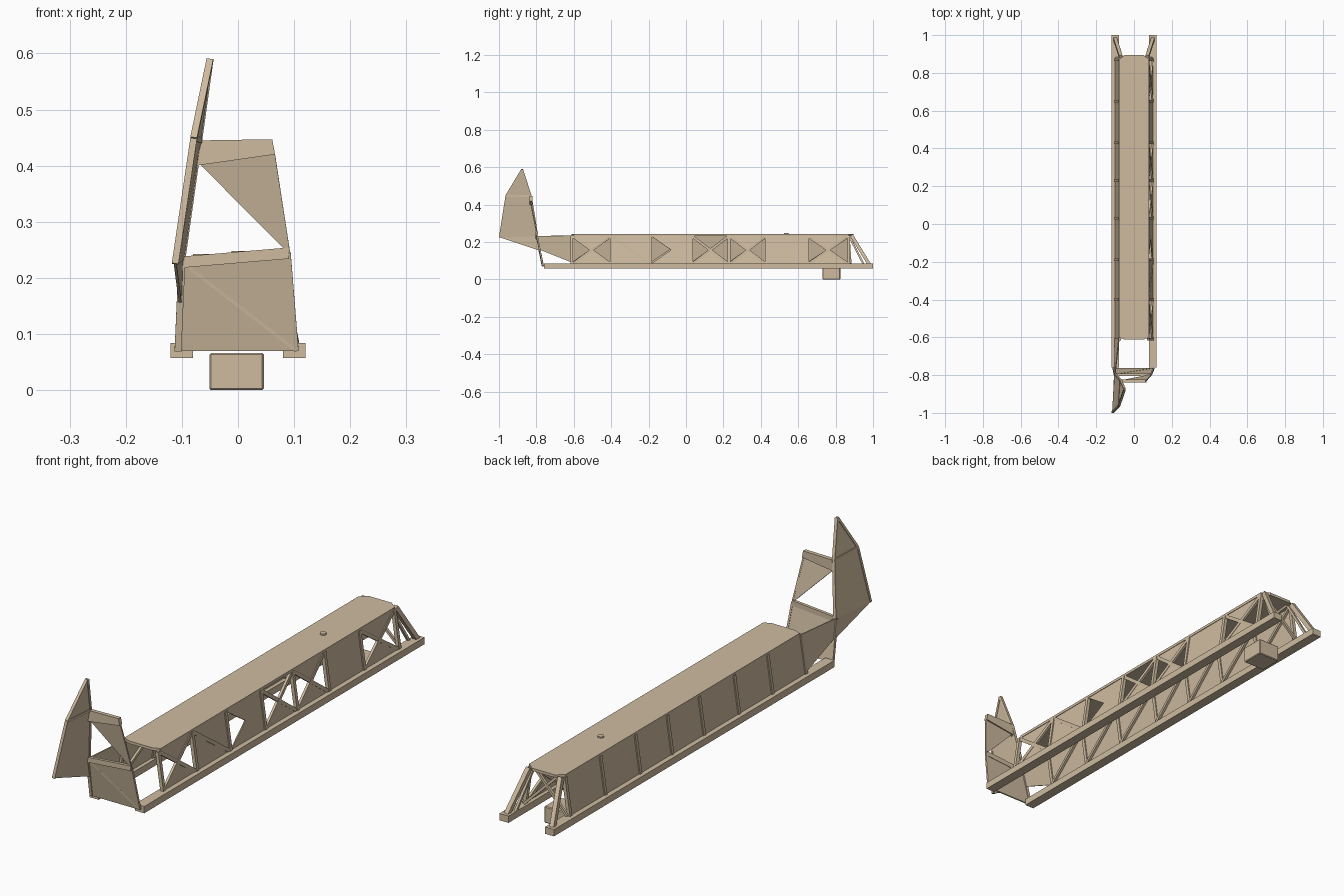
import bpy, bmesh
from mathutils import Vector

if "Cube" in bpy.data.objects:
    bpy.data.objects.remove(bpy.data.objects["Cube"])

TAN = bpy.data.materials.new("tan_paint")
TAN.diffuse_color = (0.62, 0.50, 0.35, 1)
TAN.use_nodes = True
TAN.node_tree.nodes["Principled BSDF"].inputs["Base Color"].default_value = TAN.diffuse_color


def finish(name, bm):
    bmesh.ops.recalc_face_normals(bm, faces=bm.faces)
    me = bpy.data.meshes.new(name)
    bm.to_mesh(me)
    bm.free()
    me.materials.append(TAN)
    ob = bpy.data.objects.new(name, me)
    bpy.context.collection.objects.link(ob)
    return ob


def bar(name, a, b, w=0.012, d=0.012, side=(1, 0, 0)):
    """Square bar from a to b; w is its width along 'side'."""
    a, b = Vector(a), Vector(b)
    n = (b - a).normalized()
    u = Vector(side)
    u = (u - n * u.dot(n)).normalized()
    v = n.cross(u)
    bm = bmesh.new()
    rings = [[bm.verts.new(p + u * sx * w / 2 + v * sy * d / 2)
              for sx, sy in ((-1, -1), (1, -1), (1, 1), (-1, 1))] for p in (a, b)]
    bm.faces.new(rings[0])
    bm.faces.new(rings[1])
    for i in range(4):
        j = (i + 1) % 4
        bm.faces.new((rings[0][i], rings[0][j], rings[1][j], rings[1][i]))
    return finish(name, bm)


def plate(name, pts, t=0.005):
    """Thin sheet through the given points."""
    pts = [Vector(p) for p in pts]
    bm = bmesh.new()
    n = (pts[1] - pts[0]).cross(pts[2] - pts[0]).normalized() * t / 2
    lo = [bm.verts.new(p - n) for p in pts]
    hi = [bm.verts.new(p + n) for p in pts]
    bm.faces.new(lo)
    bm.faces.new(hi)
    for i in range(len(pts)):
        j = (i + 1) % len(pts)
        bm.faces.new((lo[i], lo[j], hi[j], hi[i]))
    return finish(name, bm)


def box(name, x0, x1, y0, y1, z0, z1):
    zc = (z0 + z1) / 2
    xc = (x0 + x1) / 2
    return bar(name, (xc, y0, zc), (xc, y1, zc), x1 - x0, z1 - z0)


# bottom rails
for s, side in ((-1, "left"), (1, "right")):
    box(side + "_rail", s * 0.1 - 0.02, s * 0.1 + 0.02, -0.76, 1.0, 0.057, 0.084)

# top deck with clipped corners, and its bolt
plate("deck", [(-0.08, -0.6, 0.237), (-0.05, -0.612, 0.237), (0.05, -0.612, 0.237),
               (0.08, -0.6, 0.237), (0.08, 0.87, 0.237), (0.05, 0.895, 0.237),
               (-0.05, 0.895, 0.237), (-0.08, 0.87, 0.237)], 0.011)
bm = bmesh.new()
bmesh.ops.create_cone(bm, cap_ends=True, segments=12, radius1=0.012, radius2=0.012, depth=0.008)
bmesh.ops.translate(bm, verts=bm.verts, vec=(0, 0.535, 0.244))
finish("deck_bolt", bm)

# support block under the rear
block = box("support_block", -0.051, 0.046, 0.73, 0.825, 0, 0.066)
bev = block.modifiers.new("bevel", 'BEVEL')
bev.width, bev.segments = 0.003, 1

# side trusses: sloping walls between rail and deck
POSTS = [-0.61, -0.4, -0.19, 0.03, 0.23, 0.43, 0.65, 0.87]


def low(s, y):
    return (s * 0.098, y, 0.08)


def top(s, y):
    return (s * 0.075, y, 0.233)


for s, side in ((-1, "left"), (1, "right")):
    for y in POSTS:
        bar(side + "_post", low(s, y), top(s, y), 0.014, 0.014)
    bar(side + "_end_brace", (s * 0.1, 0.98, 0.08), (s * 0.07, 0.885, 0.235), 0.018, 0.018)
    bar(side + "_end_brace_inner", (s * 0.085, 0.95, 0.08), (s * 0.06, 0.87, 0.235), 0.01, 0.01)

for i, (y0, y1) in enumerate(zip(POSTS, POSTS[1:])):
    # left wall is fully sheeted
    plate("left_sheet", [low(-1, y0), low(-1, y1), top(-1, y1), top(-1, y0)])
    bar("left_diagonal", (-0.09, y0, 0.085), (-0.068, y1, 0.23), 0.01, 0.012)
    # right wall mixes crossed braces, partial sheets and one torn bay
    ym = (y0 + y1) / 2
    mid = (0.0865, ym, 0.157)
    if i in (0, 3, 4, 6):
        bar("right_brace_up", low(1, y0), top(1, y1), 0.01, 0.014)
        bar("right_brace_down", top(1, y0), low(1, y1), 0.01, 0.014)
        plate("right_corner_sheet", [low(1, y0), low(1, y1), mid])
        if i != 3:
            plate("right_upper_sheet", [top(1, y0), mid, top(1, y1)])
    elif i == 2:
        plate("right_torn_sheet", [low(1, y0), low(1, y1), top(1, y1), mid])
        plate("right_torn_sheet_top", [mid, top(1, y1), top(1, y0)])
    else:
        plate("right_sheet", [low(1, y0), low(1, y1), top(1, y1), top(1, y0)])
        if i == 1:
            bar("right_brace_down", top(1, y0), low(1, y1), 0.012, 0.014)

# crossed braces at the rear opening
for s in (-1, 1):
    bar("rear_cross_brace", (s * 0.095, 0.88, 0.085), (-s * 0.05, 0.87, 0.23), 0.01, 0.01, (0, 1, 0))

# upright front panel with frame bars
FL, FR = (-0.107, -0.765, 0.07), (0.104, -0.765, 0.07)
TL, TR = (-0.1, -0.798, 0.228), (0.09, -0.798, 0.244)
plate("front_panel_lower", [FL, FR, TL])
plate("front_panel_upper", [FR, TR, TL])
bar("front_top_bar", TL, TR, 0.02, 0.012, (0, 0, 1))
bar("front_left_edge", FL, TL)
bar("front_right_edge", FR, TR, 0.008, 0.008)
bar("front_diagonal", FR, TL, 0.006, 0.006, (0, 1, 0))

# left wall carried forward to the tower
plate("left_front_wall", [(-0.079, -0.61, 0.234), (-0.1, -0.61, 0.09), (-0.103, -0.785, 0.16), (-0.1, -0.8, 0.232)])
A, B = (-0.112, -0.995, 0.225), (-0.1, -0.795, 0.232)
C, D = (-0.07, -0.83, 0.445), (-0.079, -0.96, 0.448)
TIP, HEEL = (-0.05, -0.876, 0.588), (-0.103, -0.785, 0.155)
plate("tower_foot", [A, HEEL, B])

# tower side sheet, spire and frame
plate("tower_sheet", [A, B, C, D], 0.008)
plate("spire_sheet", [D, C, TIP], 0.008)
for name, a, b in (("tower_front_edge", A, D), ("tower_back_edge", B, C), ("tower_mid_bar", D, C),
                   ("spire_front_edge", D, TIP), ("spire_back_edge", C, TIP)):
    bar(name, a, b, 0.012, 0.01)

# upper triangular panel and its head bar
E, F = (-0.07, -0.83, 0.405), (0.063, -0.83, 0.42)
plate("upper_triangle_panel", [E, TR, F])
plate("head_bar", [(-0.075, -0.83, 0.4), (0.066, -0.83, 0.42), (0.061, -0.83, 0.447), (-0.065, -0.83, 0.445)], 0.016)
bar("upper_right_edge", TR, F, 0.006, 0.006)
